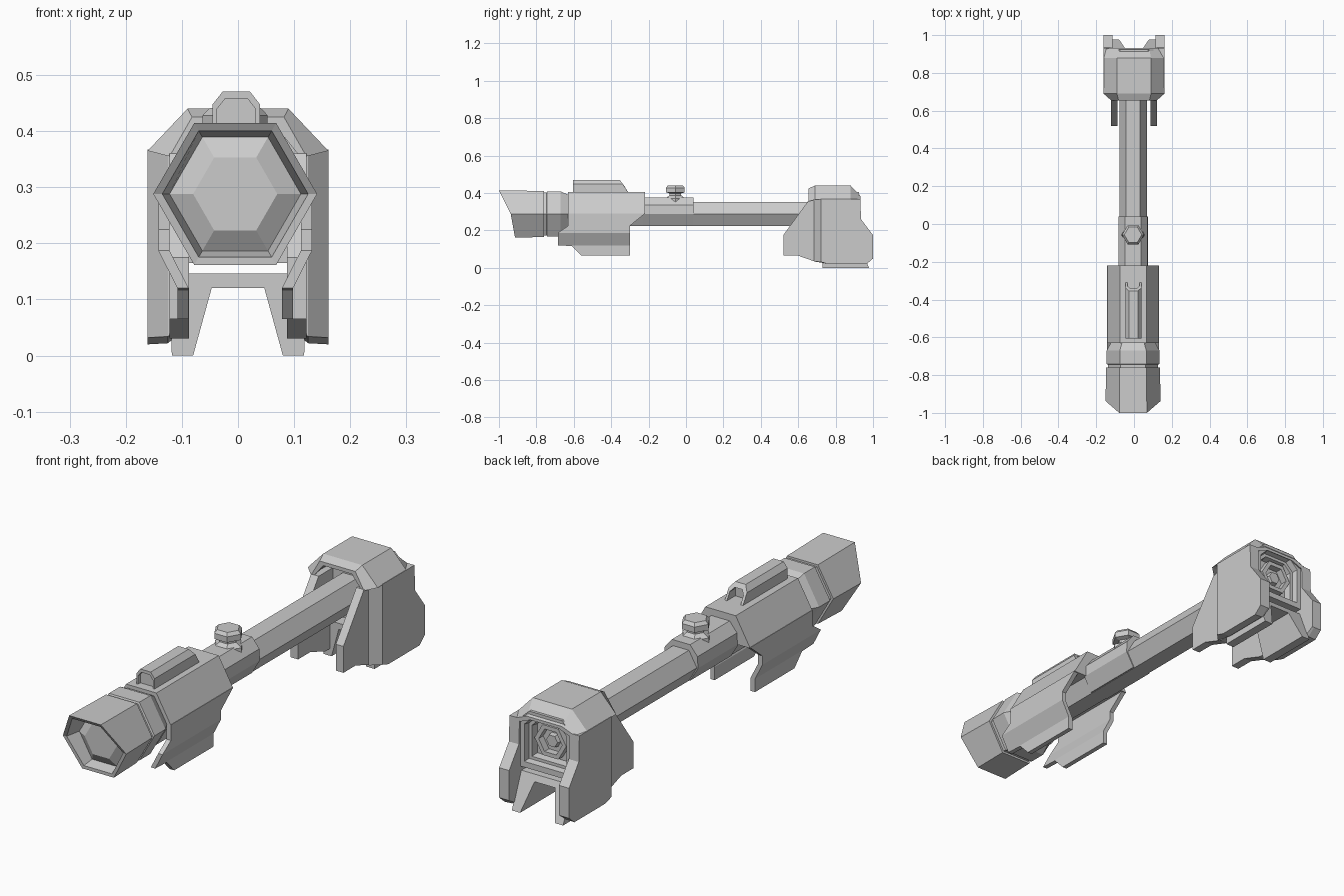
import bpy, bmesh, math

if "Cube" in bpy.data.objects:
    bpy.data.objects.remove(bpy.data.objects["Cube"])

CX, CZ = -0.005, 0.288      # axis of the barrel


def loft(name, rings):
    """Skin matching rings of points and cap both ends."""
    bm = bmesh.new()
    vs = [[bm.verts.new(p) for p in r] for r in rings]
    n = len(rings[0])
    for a, b in zip(vs, vs[1:]):
        for i in range(n):
            j = (i + 1) % n
            bm.faces.new((a[i], a[j], b[j], b[i]))
    bm.faces.new(vs[0][::-1])
    bm.faces.new(vs[-1])
    bmesh.ops.recalc_face_normals(bm, faces=bm.faces)
    me = bpy.data.meshes.new(name)
    bm.to_mesh(me)
    bm.free()
    ob = bpy.data.objects.new(name, me)
    bpy.context.collection.objects.link(ob)
    return ob


def hex_ring(y, r, slant=False):
    """Flat-topped hexagon across the barrel; slant rakes the muzzle."""
    pts = []
    for k in range(6):
        a = k * math.pi / 3
        x, dz = r * math.cos(a), r * math.sin(a)
        rake = (-0.5 * dz if dz > 0.01 else -0.18 * dz) if slant else 0
        pts.append((CX + x, y + rake, CZ + dz))
    return pts


def section(pts, y, s=1.0, centre=(0, 0)):
    """XZ section at y (number or function of z), scaled about a centre."""
    out = []
    for x, z in pts:
        x, z = centre[0] + (x - centre[0]) * s, centre[1] + (z - centre[1]) * s
        out.append((x, y(z) if callable(y) else y, z))
    return out


def mirrored(half, cx=0):
    """Close a right-hand half outline across x = cx."""
    return [(cx + x, z) for x, z in half] + [(cx - x, z) for x, z in reversed(half)]


# Muzzle head with raked rim and recessed lens
loft("muzzle_head", [hex_ring(-0.76, 0.13), hex_ring(-0.76, 0.142),
                     hex_ring(-0.937, 0.146, True), hex_ring(-0.935, 0.13, True),
                     hex_ring(-0.87, 0.117), hex_ring(-0.895, 0.075)])

# Grooved neck behind the head
loft("neck", [hex_ring(y, r) for y, r in
              ((-0.765, 0.132), (-0.745, 0.132), (-0.742, 0.14),
               (-0.67, 0.14), (-0.63, 0.118), (-0.60, 0.118))])

# Long hexagonal tube with stepped rear socket
loft("tube", [hex_ring(y, r) for y, r in
              ((-0.61, 0.073), (0.90, 0.073), (0.90, 0.054),
               (0.87, 0.054), (0.87, 0.03), (0.89, 0.026))])

# Inner body and upper housing
housing = mirrored([(0.137, 0.287), (0.07, 0.405)], CX)
loft("upper_housing", [section(housing, -0.63), section(housing, -0.22)])

# Side skirts: (z, outer x, front y, rear y)
skirt = [(0.29, 0.137, -0.63, -0.22), (0.225, 0.137, -0.63, -0.30),
         (0.187, 0.137, -0.685, -0.30), (0.12, 0.103, -0.685, -0.30),
         (0.117, 0.103, -0.61, -0.30), (0.065, 0.103, -0.56, -0.30)]
for s in (-1, 1):
    loft("side_skirt", [[(CX + s * x, a, z), (CX + s * x, b, z),
                         (CX + s * (x - 0.02), b, z), (CX + s * (x - 0.02), a, z)]
                        for z, x, a, b in skirt])

# Sight rail on top, recessed at both ends
arch = mirrored([(0.042, 0.395), (0.042, 0.448), (0.024, 0.471)], CX + 0.002)
c = (CX + 0.002, 0.40)
back = lambda z: -0.305 - max(0, z - 0.405) * 0.75
loft("sight_rail", [section(arch, -0.59, 0.82, c), section(arch, -0.605, 0.82, c),
                    section(arch, -0.605), section(arch, back),
                    section(arch, back, 0.75, c), section(arch, -0.365, 0.75, c)])

# Collar over the tube
collar = mirrored([(0.042, 0.226), (0.078, 0.287), (0.076, 0.335), (0.042, 0.376)], CX)
loft("collar", [section(collar, -0.23), section(collar, 0.04)])

# Hexagonal adjustment knob
loft("knob", [[(CX + r * math.cos(k * math.pi / 3), -0.057 + r * math.sin(k * math.pi / 3), z)
               for k in range(6)] for r, z in
              ((0.062, 0.35), (0.06, 0.372), (0.036, 0.388), (0.036, 0.398),
               (0.058, 0.404), (0.058, 0.428), (0.046, 0.441))])

# Rear block roof: an arched shell with chamfered front and back
def roof_ring(y, w, zs, tw, zt):
    pts = mirrored([(w, zs), (tw, zt)])
    inner = mirrored([(0.11, zs), (0.066, min(0.41, zt - 0.012))])
    return section(pts + inner[::-1], y)


loft("rear_roof", [roof_ring(0.655, 0.122, 0.355, 0.082, 0.425),
                   roof_ring(0.69, 0.161, 0.365, 0.09, 0.44),
                   roof_ring(0.88, 0.161, 0.365, 0.09, 0.44),
                   roof_ring(0.932, 0.158, 0.355, 0.08, 0.385)])

# Rear core with stepped recess around the tube end
core = mirrored([(0.122, 0.165), (0.122, 0.36), (0.075, 0.405)])
mid = (0, 0.285)
loft("rear_core", [section(core, 0.75), section(core, 0.925), section(core, 0.925, 0.8, mid),
                   section(core, 0.90, 0.76, mid), section(core, 0.90, 0.66, mid),
                   section(core, 0.87, 0.62, mid)])

# Splayed legs joined by a bridge
legs = mirrored([(0.12, 0.146), (0.118, 0.0), (0.08, 0.0), (0.047, 0.12)])
loft("rear_legs", [section(legs, 0.73), section(legs, lambda z: 0.92 + (0.145 - z) * 0.4)])

# Side prongs and outer armour cheeks
prong = [(0.52, 0.065), (0.52, 0.175), (0.655, 0.36), (0.78, 0.36),
         (0.78, 0.03), (0.70, 0.03), (0.60, 0.065)]


def cheek(x, f, b, low):
    return [(x, y, z) for y, z in
            ((f, 0.367), (0.932 - b, 0.367), (0.936 - b, 0.26), (1.0 - b, 0.175),
             (1.0 - b, 0.05), (0.965 - b, low), (0.76, low), (f, low + 0.012))]


for s in (-1, 1):
    loft("side_prong", [[(s * x, y, z) for y, z in prong] for x in (0.087, 0.122)])
    loft("side_cheek", [cheek(s * 0.115, 0.683, 0.0, 0.03),
                        cheek(s * 0.125, 0.685, 0.0, 0.022),
                        cheek(s * 0.161, 0.722, 0.0, 0.02)])
